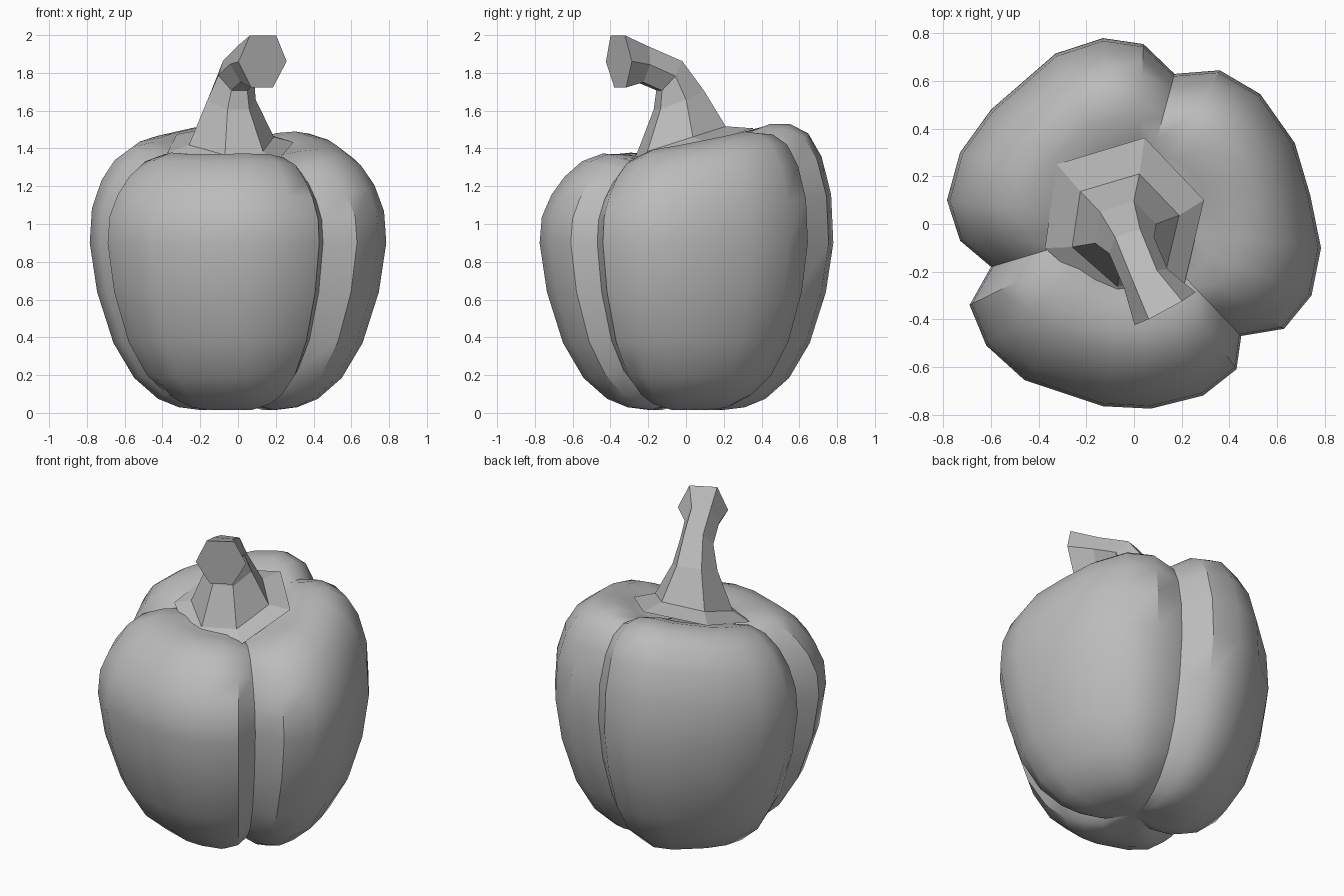
import bpy, bmesh, math
from mathutils import Vector

cube = bpy.data.objects.get("Cube")
if cube:
    bpy.data.objects.remove(cube, do_unlink=True)

grey = bpy.data.materials.new("plain_grey")
grey.use_nodes = True
COLOUR = (0.5, 0.5, 0.5, 1)
grey.diffuse_color = COLOUR
grey.node_tree.nodes["Principled BSDF"].inputs["Base Color"].default_value = COLOUR


def loft(name, rings, angle):
    """Skin a list of equal closed rings and cap both ends."""
    bm = bmesh.new()
    loops = [[bm.verts.new(p) for p in ring] for ring in rings]
    n = len(loops[0])
    for low, high in zip(loops, loops[1:]):
        for i in range(n):
            j = (i + 1) % n
            bm.faces.new((low[i], low[j], high[j], high[i]))
    bm.faces.new(loops[0][::-1])
    bm.faces.new(loops[-1])
    bmesh.ops.recalc_face_normals(bm, faces=bm.faces)
    mesh = bpy.data.meshes.new(name)
    bm.to_mesh(mesh)
    bm.free()
    mesh.materials.append(grey)
    obj = bpy.data.objects.new(name, mesh)
    bpy.context.collection.objects.link(obj)
    bpy.ops.object.select_all(action="DESELECT")
    obj.select_set(True)
    bpy.context.view_layer.objects.active = obj
    if angle:
        bpy.ops.object.shade_smooth_by_angle(angle=math.radians(angle))
    return obj


# Pepper body: three lobes, each starting at a groove, swept up a profile
lobes = [
    [(0.45, -0.47), (0.63, -0.44), (0.745, -0.3), (0.785, -0.1), (0.74, 0.12),
     (0.675, 0.34), (0.53, 0.545), (0.36, 0.645)],
    [(0.17, 0.63), (0.04, 0.755), (-0.13, 0.78), (-0.33, 0.715), (-0.6, 0.48),
     (-0.73, 0.3), (-0.785, 0.1), (-0.73, -0.07)],
    [(-0.6, -0.18), (-0.69, -0.34), (-0.62, -0.51), (-0.46, -0.655),
     (-0.13, -0.765), (0.07, -0.775), (0.29, -0.72), (0.43, -0.61)],
]
profile = [(0.06, 0.05), (0.25, 0.015), (0.4, 0.03), (0.54, 0.075), (0.7, 0.185),
           (0.84, 0.37), (0.95, 0.64), (1, 0.9), (0.985, 1.1), (0.92, 1.26),
           (0.83, 1.37), (0.71, 1.435), (0.57, 1.455), (0.43, 1.43),
           (0.28, 1.39), (0.06, 1.38)]
body_rings = []
for scale, z in profile:
    ring = []
    shoulder = max(0, min(1, (z - 0.9) / 0.45))
    foot = max(0, 1 - z / 0.5) * min(1, scale * 2)
    for lobe in lobes:
        for i, (x, y) in enumerate(lobe):
            # grooves sink deepest, the lobe edges beside them less
            crease = 0.06 if i == 0 else 0.025 if i in (1, len(lobe) - 1) else 0
            tilt = (0.18 * y - 0.07 * abs(x)) * scale
            ring.append((x * scale, y * scale,
                         z + (tilt - crease) * shoulder + crease * foot))
    body_rings.append(ring)
loft("pepper_body", body_rings, 35)

# Stem: six-sided, flared at the foot, bending forward to a cut end
stem_path = [
    # centre, radius, axis
    ((-0.04, 0.0, 1.405), 0.35, (0, -0.28, 1)),
    ((-0.035, -0.03, 1.44), 0.235, (0, -0.32, 1)),
    ((-0.035, -0.04, 1.655), 0.135, (0.1, -0.4, 1)),
    ((-0.01, -0.09, 1.785), 0.1, (0.3, -0.8, 0.6)),
    ((0.05, -0.23, 1.845), 0.1, (0.4, -0.9, 0.15)),
    ((0.13, -0.355, 1.86), 0.145, (0.47, -0.87, -0.05)),
]
stem_rings = []
for centre, radius, axis in stem_path:
    axis = Vector(axis).normalized()
    side = Vector((0.92, 0.3, 0))
    side = (side - axis * side.dot(axis)).normalized()
    back = axis.cross(side)
    # the upper edge of each ring is broader than the pointed lower edge
    stem_rings.append([
        Vector(centre) + radius * (math.cos(a) * side * (1 + 0.12 * math.sin(a))
                                   + 1.1 * math.sin(a) * back)
        for a in (math.tau * k / 6 for k in range(6))])
loft("stem", stem_rings, 0)
